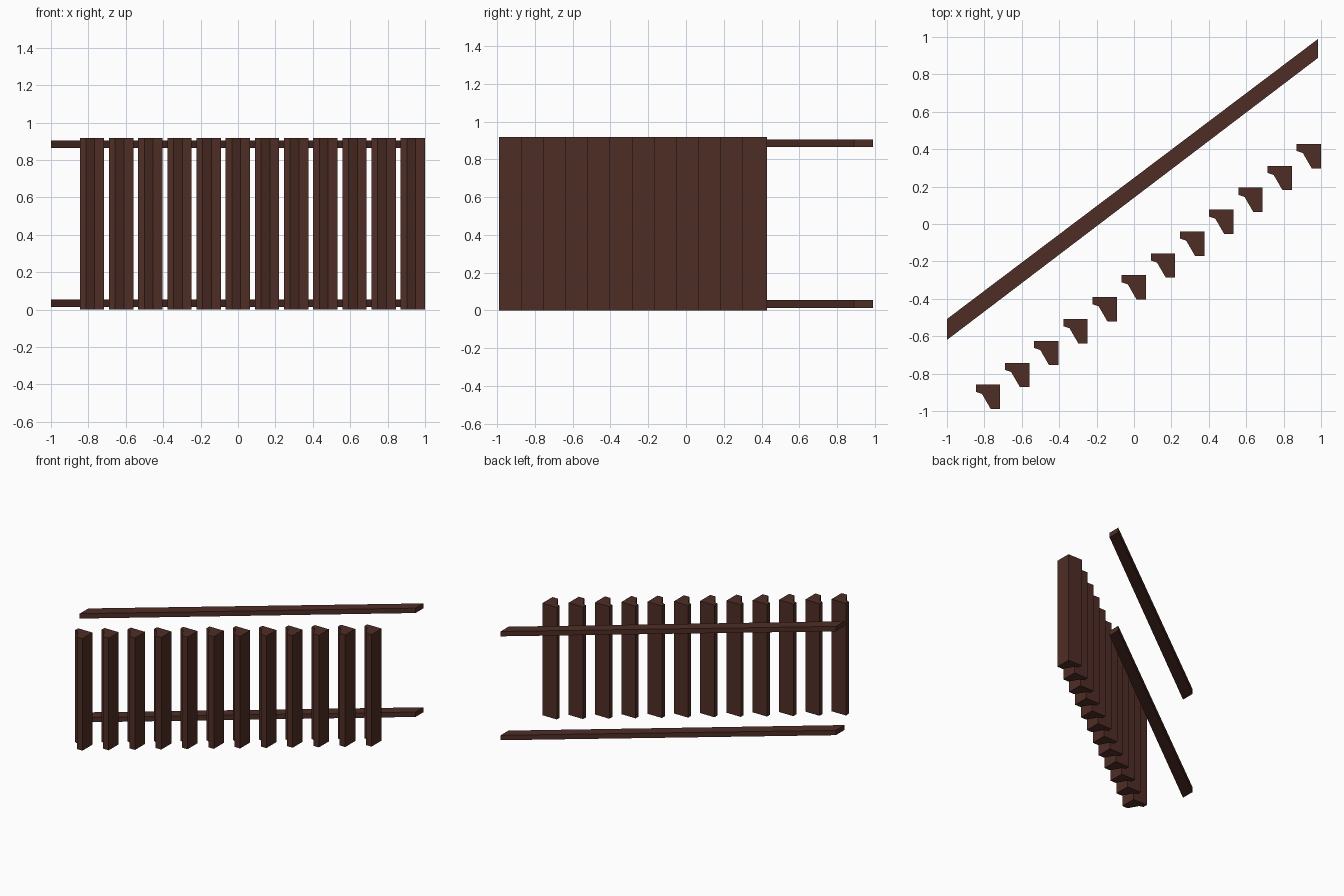
import bpy, bmesh

if "Cube" in bpy.data.objects:
    bpy.data.objects.remove(bpy.data.objects["Cube"])

wood = bpy.data.materials.new("dark_brown_wood")
wood.diffuse_color = (0.078, 0.027, 0.019, 1)
wood.use_nodes = True
wood.node_tree.nodes["Principled BSDF"].inputs["Base Color"].default_value = wood.diffuse_color


def prism(name, outline, z0, z1):
    """Extrude a plan outline from z0 up to z1."""
    bm = bmesh.new()
    base = bm.faces.new([bm.verts.new((x, y, z0)) for x, y in outline])
    top = bmesh.ops.extrude_face_region(bm, geom=[base])["geom"]
    verts = [g for g in top if isinstance(g, bmesh.types.BMVert)]
    bmesh.ops.translate(bm, verts=verts, vec=(0, 0, z1 - z0))
    bmesh.ops.recalc_face_normals(bm, faces=bm.faces)
    mesh = bpy.data.meshes.new(name)
    bm.to_mesh(mesh)
    bm.free()
    mesh.materials.append(wood)
    obj = bpy.data.objects.new(name, mesh)
    bpy.context.collection.objects.link(obj)
    return obj


# Upright pickets, stepped along the diagonal
PICKET = [(0, 0), (0, -0.038), (0.033, -0.049), (0.08, -0.13),
          (0.13, -0.13), (0.13, 0)]
COUNT = 12
for i in range(COUNT):
    t = i / (COUNT - 1)
    x, y = -0.846 + 1.716 * t, -0.859 + 1.287 * t
    prism(f"picket_{i + 1}", [(x + px, y + py) for px, py in PICKET], 0, 0.917)

# Two long rails behind the pickets, ends cut square to x
RAIL = [(-1, -0.62), (0.985, 0.889), (0.985, 0.99), (-1, -0.508)]
prism("lower_rail", RAIL, 0.014, 0.054)
prism("upper_rail", RAIL, 0.864, 0.904)
